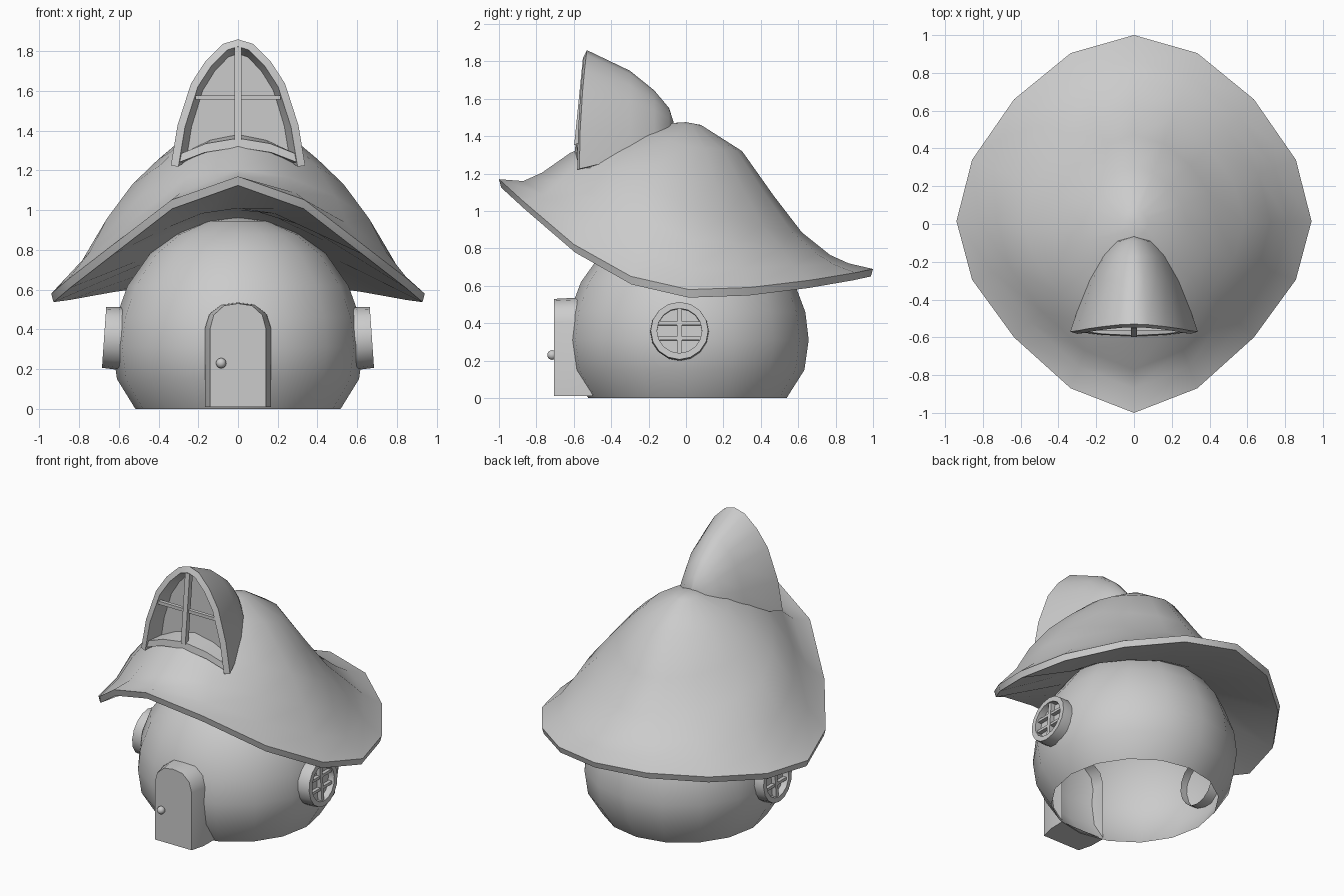
import bpy, bmesh
from math import sin, cos, pi, radians
from mathutils import Matrix

if "Cube" in bpy.data.objects:
    bpy.data.objects.remove(bpy.data.objects["Cube"])

N = 16


def finish(bm, name, smooth=35, thickness=0):
    bmesh.ops.remove_doubles(bm, verts=bm.verts, dist=0.0005)
    me = bpy.data.meshes.new(name)
    bm.to_mesh(me)
    bm.free()
    ob = bpy.data.objects.new(name, me)
    bpy.context.collection.objects.link(ob)
    bpy.ops.object.select_all(action='DESELECT')
    ob.select_set(True)
    bpy.context.view_layer.objects.active = ob
    if thickness:
        mod = ob.modifiers.new("thickness", 'SOLIDIFY')
        mod.thickness = thickness
        mod.offset = -1
        bpy.ops.object.modifier_apply(modifier=mod.name)
    bpy.ops.object.shade_smooth_by_angle(angle=radians(smooth))
    return ob


def loft(bm, rings, closed=True, cap_start=False, cap_end=False):
    """Skin a list of point rings with quads."""
    vs = [[bm.verts.new(p) for p in r] for r in rings]
    n = len(vs[0])
    for a, b in zip(vs, vs[1:]):
        for j in range(n if closed else n - 1):
            k = (j + 1) % n
            bm.faces.new((a[j], a[k], b[k], b[j]))
    if cap_start:
        bm.faces.new(vs[0][::-1])
    if cap_end:
        bm.faces.new(vs[-1])


def box(bm, loc, size, rot_x=0):
    m = Matrix.Translation(loc) @ Matrix.Rotation(rot_x, 4, 'X') @ Matrix.Diagonal((*size, 1))
    bmesh.ops.create_cube(bm, size=1, matrix=m)


def lathe(bm, profile, sx=1.0, dy=0.0):
    loft(bm, [[(sx * r * sin(2 * pi * k / N), dy - r * cos(2 * pi * k / N), z)
               for k in range(N)] for r, z in profile])


def arch(shape, y, w, base, top, lean=0):
    """Arch outline from left foot over the top to right foot."""
    right = [(w * a, y + lean * h * h, base + (top - base) * h) for a, h in shape]
    return [(-x, yy, z) for x, yy, z in right] + right[-2::-1]


# round body, open underneath
bm = bmesh.new()
lathe(bm, [(.53, 0), (.625, .15), (.648, .31), (.63, .46), (.57, .62),
           (.455, .78), (.32, .88), (.16, .945), (0, .965)], .975, .008)
finish(bm, "body")

# hat-shaped roof: each ring blends front, side and back heights;
# the rim follows its own wavy weights, the crown a plain cosine
rim_front = [1, .80, .41, .12, 0, 0, 0, 0, 0]
rim_back = [0, 0, 0, 0, 0, .1, .45, .82, 1]
plan_x = [0, .335, .635, .857, .94, .857, .635, .335, 0]
plan_y = [-1, -.87, -.60, -.295, .015, .34, .66, .905, 1]


def roof_ring(r, front, side, back, crown):
    ring = []
    for k in range(N):
        i = min(k, N - k)
        c = cos(pi * i / 8)
        f = rim_front[i] * (1 - crown) + max(c, 0) * crown
        b = rim_back[i] * (1 - crown) + max(-c, 0) * crown
        z = side + (front - side) * f + (back - side) * b
        ring.append(((1 if k < 9 else -1) * plan_x[i] * r, plan_y[i] * r, z))
    return ring


under = [(0, .96, .96, .96, 1), (.3, 1.0, .88, .84, 1), (.55, 1.01, .74, .72, .8),
         (.988, 1.125, .537, .65, 0)]
top = [(1, 1.17, .58, .69, 0), (.87, 1.16, .69, .72, .35), (.77, 1.205, .85, .765, .7),
       (.62, 1.31, 1.02, .885, 1), (.47, 1.375, 1.18, 1.08, 1), (.3, 1.43, 1.345, 1.32, 1),
       (.08, 1.47, 1.46, 1.46, 1), (0, 1.475, 1.475, 1.475, 1)]
bm = bmesh.new()
loft(bm, [roof_ring(*p) for p in under + top])
finish(bm, "roof", 45)

# dormer hood, tapering back into the roof
pointed = [(1, 0), (.9, .32), (.7, .65), (.48, .83), (.22, .965), (0, 1)]
bm = bmesh.new()
loft(bm, [arch(pointed, -.57, .338, 1.225, 1.86, .04),
          arch(pointed, -.3, .245, 1.29, 1.75),
          arch(pointed, -.17, .175, 1.34, 1.645),
          arch(pointed, -.09, .1, 1.39, 1.55),
          arch(pointed, -.065, 0, 1.44, 1.47)], closed=False)
finish(bm, "dormer_hood", 45, .04)

# dormer pane
bm = bmesh.new()
bm.faces.new([bm.verts.new(p) for p in arch(pointed, -.47, .28, 1.25, 1.80)][::-1])
finish(bm, "dormer_pane")

# dormer sill, bent over the roof
bm = bmesh.new()
sill = []
for x, y, lo in [(-.325, -.568, 1.23), (-.17, -.587, 1.29), (0, -.595, 1.317),
                 (.17, -.587, 1.29), (.325, -.568, 1.23)]:
    sill.append([(x, y, lo), (.8 * x, -.46, lo), (.8 * x, -.46, lo + .065), (x * .96, y + .005, lo + .045)])
loft(bm, sill, cap_start=True, cap_end=True)
finish(bm, "dormer_sill", 25)

# dormer bars
bm = bmesh.new()
box(bm, (0, -.557, 1.585), (.034, .035, .47), -.1)
box(bm, (0, -.552, 1.567), (.43, .025, .022))
finish(bm, "dormer_bars")

# arched door block
rounded = [(1, 0), (1, .76), (.87, .89), (.5, .98), (0, 1)]
bm = bmesh.new()
loft(bm, [arch(rounded, -.705, .14, .01, .53),
          arch(rounded, -.61, .165, .01, .535),
          arch(rounded, -.5, .167, .01, .535)], cap_start=True)
finish(bm, "door")

# door knob
bm = bmesh.new()
bmesh.ops.create_uvsphere(bm, u_segments=12, v_segments=8, radius=.026,
                          matrix=Matrix.Translation((-.085, -.716, .23)))
finish(bm, "door_knob", 60)

# round side windows, tilted slightly upward and mirrored
place = Matrix.Translation((.674, -.035, .36)) @ Matrix.Rotation(radians(86), 4, 'Y')
bm = bmesh.new()
lathe(bm, [(.15, -.14), (.157, -.06), (.154, 0), (.12, 0), (.12, -.045), (0, -.045)])
box(bm, (0, 0, -.025), (.245, .026, .03))
for x in (-.04, .04):
    box(bm, (x, 0, -.027), (.018, .23, .026))
bm.transform(place)
win = finish(bm, "side_windows")
win.modifiers.new("mirror", 'MIRROR').use_mirror_merge = False
